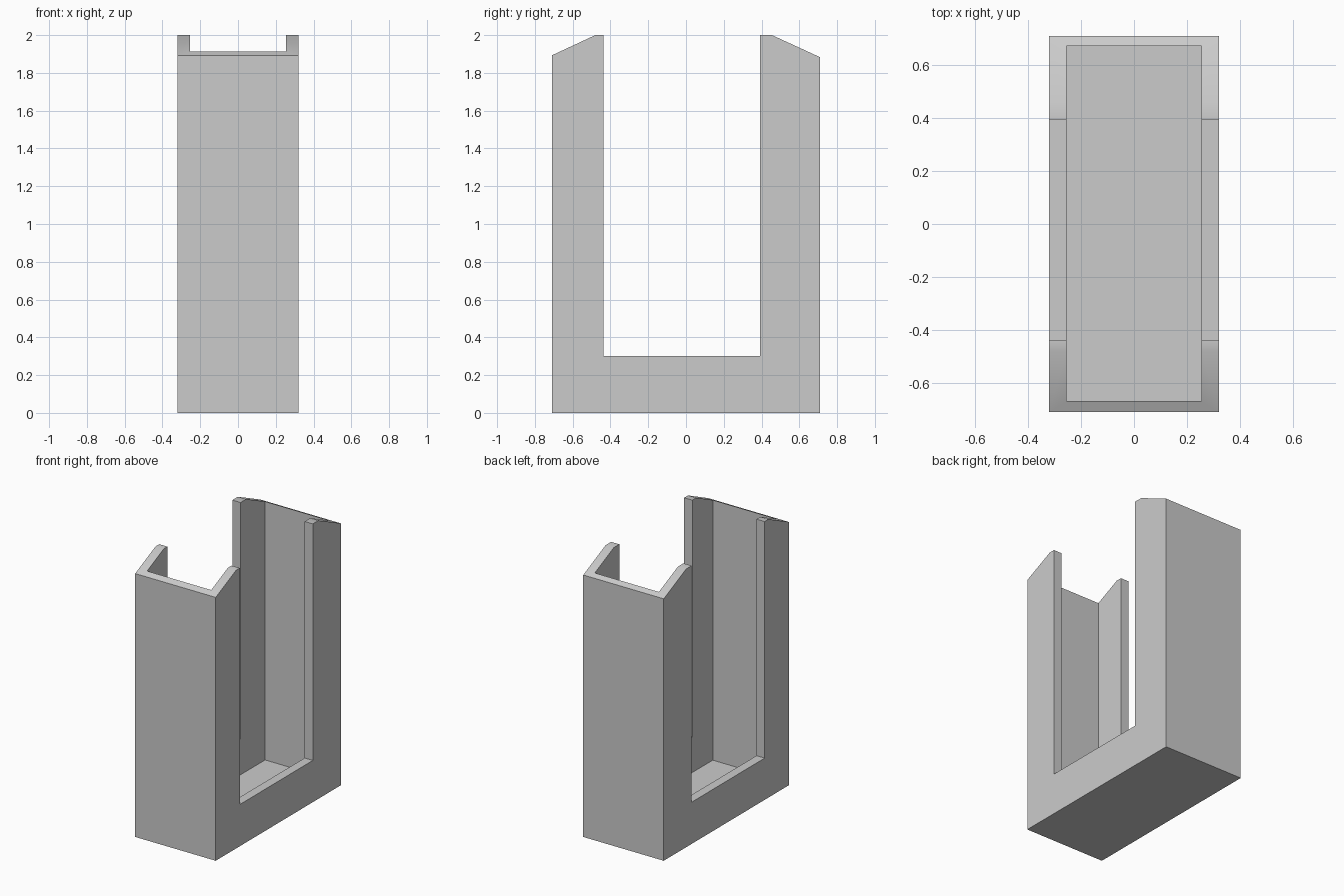
import bpy
import bmesh
from mathutils import Matrix

cube = bpy.data.objects.get("Cube")
if cube:
    bpy.data.objects.remove(cube, do_unlink=True)

WIDTH, DEPTH = 0.64, 1.42

# Single plain grey
grey = bpy.data.materials.new("plain grey")
grey.use_nodes = True
colour = (0.6, 0.6, 0.6, 1)
grey.diffuse_color = colour
grey.node_tree.nodes["Principled BSDF"].inputs["Base Color"].default_value = colour


def add_object(name, bm):
    bmesh.ops.recalc_face_normals(bm, faces=bm.faces)
    mesh = bpy.data.meshes.new(name)
    bm.to_mesh(mesh)
    bm.free()
    mesh.materials.append(grey)
    obj = bpy.data.objects.new(name, mesh)
    bpy.context.collection.objects.link(obj)
    return obj


# Holder body: U-shaped side profile with sloped tips, extruded across the width
profile = [(-DEPTH / 2, 0), (DEPTH / 2, 0), (DEPTH / 2, 1.883), (0.455, 2), (0.393, 2),
           (0.393, 0.3), (-0.437, 0.3), (-0.437, 2), (-0.48, 2), (-DEPTH / 2, 1.893)]
bm = bmesh.new()
side = bm.faces.new([bm.verts.new((-WIDTH / 2, y, z)) for y, z in profile])
extruded = bmesh.ops.extrude_face_region(bm, geom=[side])["geom"]
bmesh.ops.translate(bm, vec=(WIDTH, 0, 0),
                    verts=[v for v in extruded if isinstance(v, bmesh.types.BMVert)])
holder = add_object("holder_body", bm)

# Cavity cutter: leaves thin walls and a floor, open at the top
bm = bmesh.new()
bmesh.ops.create_cube(bm, size=1, matrix=Matrix.Translation((0, 0.002, 1.543))
                      @ Matrix.Diagonal((0.51, 1.34, 3, 1)))
cutter = add_object("cavity_cutter", bm)
cutter.hide_render = True
cutter.hide_viewport = True

hollow = holder.modifiers.new("hollow", "BOOLEAN")
hollow.operation = "DIFFERENCE"
hollow.solver = "EXACT"
hollow.object = cutter

# Bake the cut, then drop the cutter and shade
graph = bpy.context.evaluated_depsgraph_get()
holder.data = bpy.data.meshes.new_from_object(holder.evaluated_get(graph))
holder.modifiers.clear()
bpy.data.objects.remove(cutter, do_unlink=True)
bpy.ops.object.select_all(action="DESELECT")
holder.select_set(True)
bpy.context.view_layer.objects.active = holder
bpy.ops.object.shade_smooth_by_angle()
